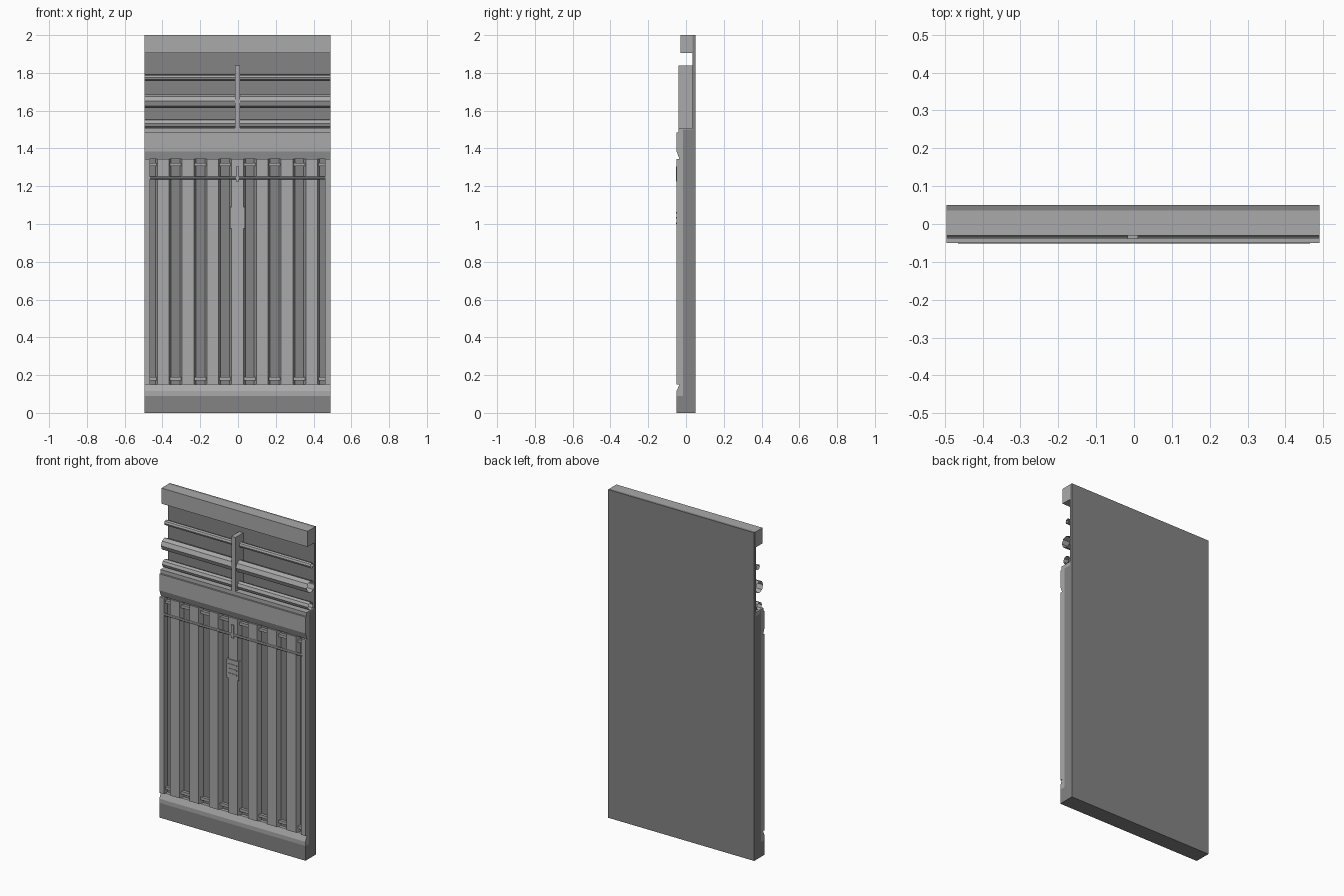
import bpy
import bmesh
import math

cube = bpy.data.objects.get("Cube")
if cube:
    bpy.data.objects.remove(cube, do_unlink=True)


def material(name, grey):
    m = bpy.data.materials.new(name)
    m.use_nodes = True
    colour = (grey, grey, grey, 1)
    m.diffuse_color = colour
    bsdf = m.node_tree.nodes["Principled BSDF"]
    bsdf.inputs["Base Color"].default_value = colour
    bsdf.inputs["Roughness"].default_value = 0.8
    return m


LIGHT = material("light grey", 0.4)
DARK = material("dark grey", 0.23)
X0, X1 = -0.495, 0.49
MID = -0.003


def finish(name, bm, *mats):
    bmesh.ops.recalc_face_normals(bm, faces=bm.faces)
    mesh = bpy.data.meshes.new(name)
    bm.to_mesh(mesh)
    bm.free()
    for m in mats:
        mesh.materials.append(m)
    obj = bpy.data.objects.new(name, mesh)
    bpy.context.collection.objects.link(obj)
    return obj


def sweep(name, points, start, end, axis, mat):
    """Extrude a closed profile: (y, z) points along x, or (x, y) points along z."""
    bm = bmesh.new()
    place = (lambda p, t: (t, p[0], p[1])) if axis == "x" else (lambda p, t: (p[0], p[1], t))
    face = bm.faces.new([bm.verts.new(place(p, start)) for p in points])
    grown = bmesh.ops.extrude_face_region(bm, geom=[face])["geom"]
    step = (end - start, 0, 0) if axis == "x" else (0, 0, end - start)
    bmesh.ops.translate(bm, vec=step, verts=[g for g in grown if isinstance(g, bmesh.types.BMVert)])
    return finish(name, bm, mat)


def box(name, x, y, z, mat):
    return sweep(name, [(x[0], y[0]), (x[1], y[0]), (x[1], y[1]), (x[0], y[1])], z[0], z[1], "z", mat)


def tube(name, y, z, radius, sides, x, capped, mat):
    """Faceted pipe running along x."""
    bm = bmesh.new()
    bmesh.ops.create_cone(bm, cap_ends=capped, segments=sides, radius1=radius,
                          radius2=radius, depth=x[1] - x[0])
    for v in bm.verts:
        a, b, c = v.co
        v.co = ((x[0] + x[1]) / 2 + c, y + a, z + b)
    return finish(name, bm, mat)


# Back wall: thick below, thin above, with a lintel on top
box("lower_slab", (X0, X1), (-0.015, 0.05), (0, 1.5), DARK)
box("upper_back", (X0, X1), (0.035, 0.05), (1.5, 2), DARK)
box("lintel", (X0, X1), (-0.03, 0.035), (1.905, 2), LIGHT)

# Chamfered base, dark on its lower part
box("base_plinth", (X0, X1), (-0.05, -0.015), (0, 0.09), DARK)
sweep("base_cap", [(-0.015, 0.09), (-0.05, 0.09), (-0.05, 0.115), (-0.035, 0.15), (-0.015, 0.15)],
      X0, X1, "x", LIGHT)

# Chamfered middle rail with a ledge behind it
sweep("middle_rail", [(-0.015, 1.345), (-0.035, 1.345), (-0.05, 1.385), (-0.05, 1.485), (-0.015, 1.485)],
      X0, X1, "x", LIGHT)
box("rail_ledge", (X0, X1), (-0.04, 0.035), (1.485, 1.508), LIGHT)

# Frame strips at both edges
for name, a, b in (("right_edge_strip", X0, -0.465), ("left_edge_strip", 0.46, X1)):
    box(name, (a, b), (-0.049, -0.015), (0.15, 1.345), LIGHT)

# Tapered vertical slats
for i in range(-3, 4):
    c = MID + i * 0.131
    sweep(f"slat_{i + 4}", [(c - 0.031, -0.044), (c + 0.031, -0.044), (c + 0.042, -0.015), (c - 0.042, -0.015)],
          0.15, 1.345, "z", LIGHT)

# Cross ties set back between the slats
for name, z in (("lower_tie", 0.172), ("upper_tie", 1.307)):
    box(name, (-0.465, 0.46), (-0.032, -0.015), (z, z + 0.017), LIGHT)

# Horizontal rod with its clip
tube("front_rod", -0.044, 1.243, 0.008, 8, (-0.465, 0.465), True, LIGHT)
box("rod_clip", (MID - 0.008, MID + 0.008), (-0.052, -0.04), (1.225, 1.305), LIGHT)

# Small louvred plate on the centre slat
box("vent_plate", (MID - 0.04, MID + 0.04), (-0.049, -0.03), (0.975, 1.09), LIGHT)
for i in range(3):
    z = 1.0 + i * 0.028
    box(f"vent_louvre_{i + 1}", (MID - 0.03, MID + 0.03), (-0.052, -0.048), (z, z + 0.008), LIGHT)

# Open pipes in the upper recess and the bracket that holds them
for name, y, z, r in (("top_pipe", 0.012, 1.775, 0.016),
                      ("main_pipe", 0.0, 1.65, 0.036),
                      ("lower_pipe", 0.0, 1.533, 0.024)):
    tube(name, y, z, r, 8, (X0, X1), False, LIGHT)
box("pipe_bracket", (MID - 0.014, MID + 0.014), (-0.04, 0.036), (1.508, 1.838), LIGHT)
